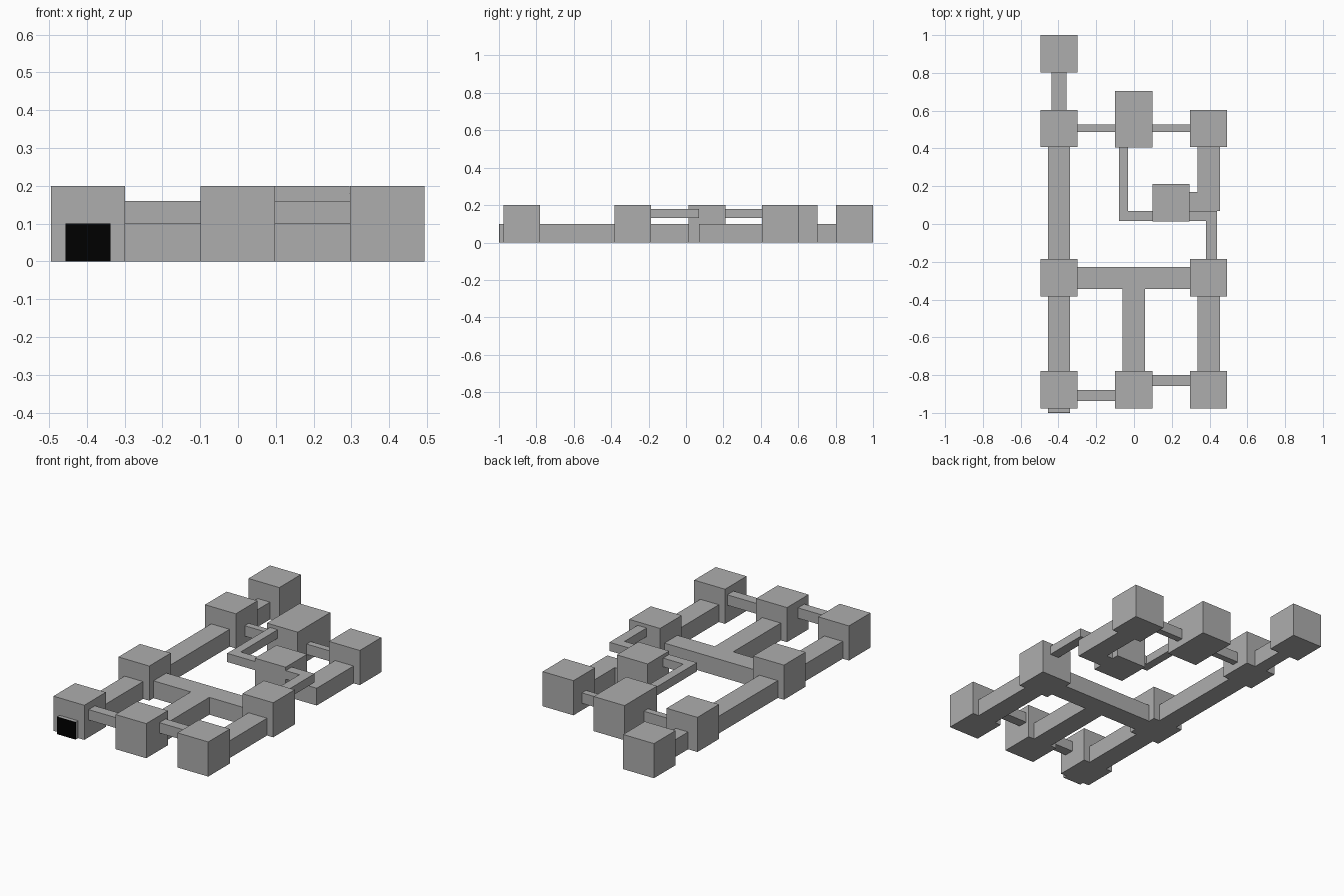
import bpy

if "Cube" in bpy.data.objects:
    bpy.data.objects.remove(bpy.data.objects["Cube"])


def material(name, value):
    mat = bpy.data.materials.new(name)
    mat.diffuse_color = (value, value, value, 1)
    mat.use_nodes = True
    mat.node_tree.nodes["Principled BSDF"].inputs["Base Color"].default_value = mat.diffuse_color
    return mat


grey = material("dark_grey", 0.42)
black = material("black", 0.0)


def box(name, x0, x1, y0, y1, z0=0.0, z1=0.1, mat=grey):
    """Axis-aligned block given by its extents."""
    bpy.ops.mesh.primitive_cube_add(
        size=1, location=((x0 + x1) / 2, (y0 + y1) / 2, (z0 + z1) / 2))
    ob = bpy.context.object
    ob.name = name
    ob.scale = (x1 - x0, y1 - y0, z1 - z0)
    bpy.ops.object.transform_apply(location=False, rotation=False, scale=True)
    ob.data.materials.append(mat)
    return ob


# Rooms on a three-column grid
R = 0.0985
LEFT, MID, RIGHT = -0.397, -0.001, 0.395
rooms = [(LEFT, -0.878), (MID, -0.878), (RIGHT, -0.878),
         (LEFT, -0.285), (RIGHT, -0.285),
         (LEFT, 0.505), (RIGHT, 0.505),
         (LEFT, 0.9015), (0.196, 0.1125)]
for i, (x, y) in enumerate(rooms):
    box(f"room_{i + 1}", x - R, x + R, y - R, y + R, 0, 0.2)
box("long_room", MID - R, MID + R, 0.406, 0.703, 0, 0.2)

# Wide floor corridors
W = 0.059
for name, x, y0, y1 in [("left_front_corridor", LEFT, -0.79, -0.37),
                        ("left_back_corridor", LEFT, -0.20, 0.42),
                        ("middle_corridor", MID, -0.79, -0.345),
                        ("right_front_corridor", RIGHT, -0.79, -0.37),
                        ("right_back_corridor", RIGHT, 0.07, 0.42)]:
    box(name, x - W, x + W, y0, y1)
box("cross_corridor", -0.31, 0.31, -0.345, -0.227)
box("far_corridor", LEFT - 0.039, LEFT + 0.039, 0.59, 0.82)
box("side_link", 0.28, 0.34, 0.07, 0.17)

# Raised passages between the front rooms
box("front_left_passage", -0.305, -0.09, -0.937, -0.88, 0.1, 0.16)
box("front_right_passage", 0.09, 0.30, -0.857, -0.80, 0.1, 0.16)

# Narrow passages to the long room
box("back_left_passage", -0.305, -0.09, 0.488, 0.526, 0.04, 0.1)
box("back_right_passage", 0.09, 0.30, 0.488, 0.526, 0.04, 0.1)

# Overhead duct with two bends
box("duct_back", -0.08, -0.031, 0.07, 0.41, 0.13, 0.18)
box("duct_left", -0.08, 0.11, 0.015, 0.07, 0.13, 0.18)
box("duct_right", 0.28, 0.44, 0.015, 0.07, 0.13, 0.18)
box("duct_front", 0.382, 0.44, -0.195, 0.015, 0.13, 0.18)

# Entrance stub with black doorway
box("entrance", LEFT - W, LEFT + W, -0.998, -0.97)
box("doorway", LEFT - W, LEFT + W, -1.0, -0.998, mat=black)
